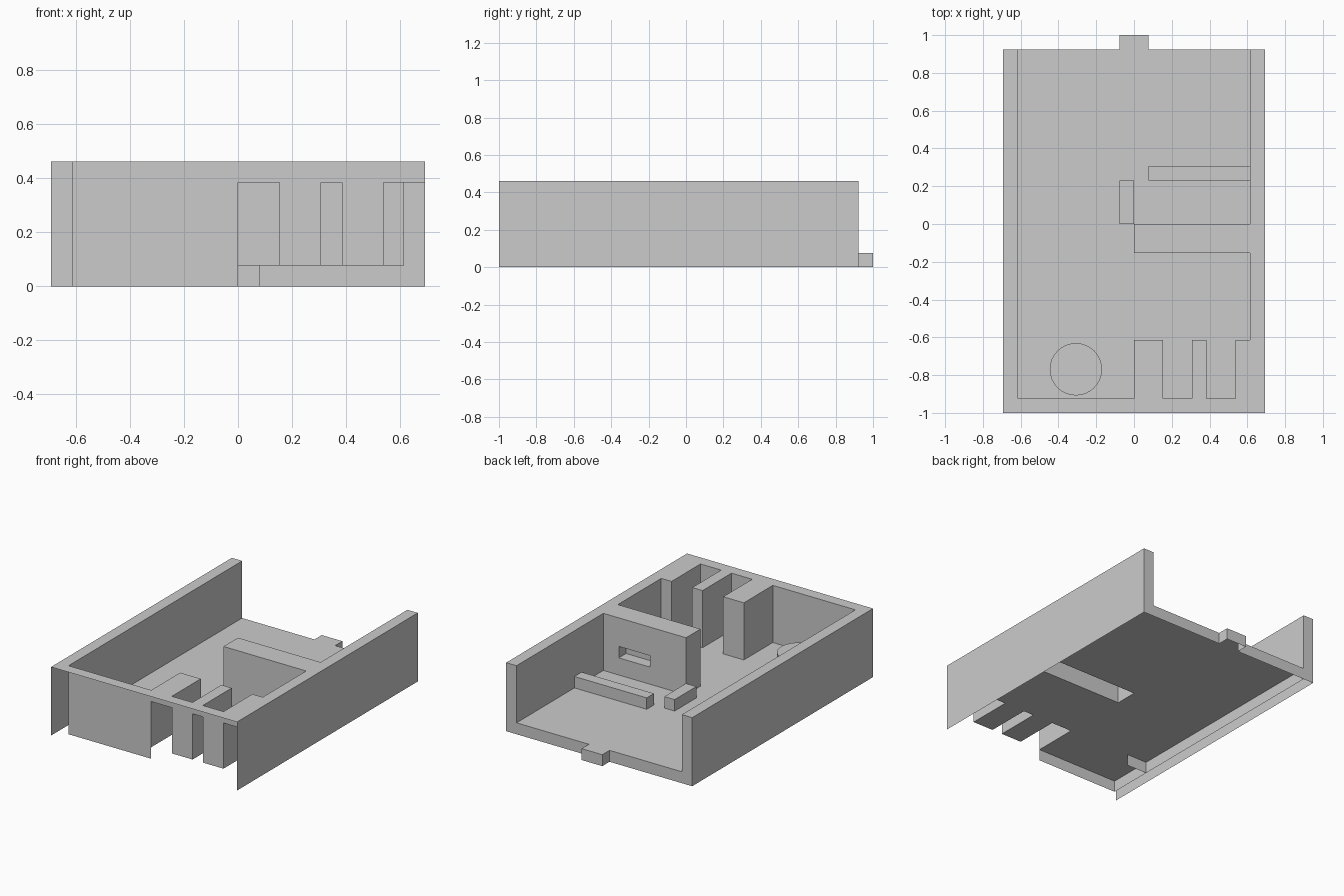
import bpy, bmesh, math
from mathutils import Vector

if "Cube" in bpy.data.objects:
    bpy.data.objects.remove(bpy.data.objects["Cube"])

U = 1 / 13  # modelling unit

grey = bpy.data.materials.new("light grey")
grey.diffuse_color = (0.6, 0.6, 0.6, 1)
grey.use_nodes = True
grey.node_tree.nodes["Principled BSDF"].inputs["Base Color"].default_value = grey.diffuse_color


def face(bm, pts):
    return bm.faces.new([bm.verts.new(Vector(p) * U) for p in pts])


def wall(bm, a, b, z0, z1):
    """Upright sheet from a to b."""
    return face(bm, [(*a, z0), (*b, z0), (*b, z1), (*a, z1)])


def finish(bm, name, recalc=True):
    bmesh.ops.remove_doubles(bm, verts=bm.verts, dist=1e-4)
    if recalc:
        bmesh.ops.recalc_face_normals(bm, faces=bm.faces)
        bm.faces.ensure_lookup_table()
        big = max(bm.faces, key=lambda f: f.calc_area() * abs(f.normal.z))
        if big.normal.z < 0:
            bmesh.ops.reverse_faces(bm, faces=bm.faces)
    me = bpy.data.meshes.new(name)
    bm.to_mesh(me)
    bm.free()
    me.materials.append(grey)
    ob = bpy.data.objects.new(name, me)
    bpy.context.collection.objects.link(ob)
    return ob


def box(name, x0, x1, y0, y1, z0, z1):
    bm = bmesh.new()
    bmesh.ops.create_cube(bm, size=1)
    for v in bm.verts:
        v.co = Vector(((x0, x1)[v.co.x > 0], (y0, y1)[v.co.y > 0], (z0, z1)[v.co.z > 0])) * U
    return finish(bm, name)


# Plan outline of the inside, with hollow ribs and cross wall
inner = [(-8, 12), (-8, -12), (0, -12), (0, -8), (2, -8), (2, -12), (4, -12),
         (4, -8), (5, -8), (5, -12), (7, -12), (7, -8), (8, -8), (8, -2),
         (0, -2), (0, 0), (8, 0), (8, 12)]
outer = [(9, 12), (9, -13), (-9, -13), (-9, 12)]
tab = [(1, 12), (1, 13), (-1, 13), (-1, 12)]

# Tray shell: open at the front and underneath
bm = bmesh.new()
face(bm, [(*p, 6) for p in inner + outer])      # rim
face(bm, [(*p, 1) for p in inner + tab])        # floor
for a, b in zip(inner, inner[1:]):
    if (a, b) != ((0, 0), (8, 0)):
        wall(bm, a, b, 1, 6)

# Cross wall face with a recessed slot
x0, x1, z0, z1, d = 3.5, 6.5, 2.5, 3.5, -1
o = [(0, 0, 1), (8, 0, 1), (8, 0, 6), (0, 0, 6)]
s = [(x0, 0, z0), (x1, 0, z0), (x1, 0, z1), (x0, 0, z1)]
r = [(x, d, z) for x, _, z in s]
for i in range(4):
    j = (i + 1) % 4
    face(bm, [o[i], o[j], s[j], s[i]])
    face(bm, [s[i], s[j], r[j], r[i]])
face(bm, r)

# Outer sides, wall ends, back edge and tab edge
for sx in (-1, 1):
    wall(bm, (9 * sx, -13), (9 * sx, 12), 0, 6)
    wall(bm, (9 * sx, 12), (8 * sx, 12), 1, 6)
    wall(bm, (9 * sx, 12), (8 * sx, 12), 0, 1)
back = [(8, 12)] + tab + [(-8, 12)]
for a, b in zip(back, back[1:]):
    wall(bm, a, b, 0, 1)
finish(bm, "tray_shell")

# Skirt hanging below the floor on the left and front
bm = bmesh.new()
wall(bm, (-8, 12), (-8, -12), 0, 1)
wall(bm, (-8, -12), (0, -12), 0, 1)
wall(bm, (-8, -8), (-6, -8), 0, 1)
finish(bm, "under_skirt", False)

# Lintels above the rib openings
bm = bmesh.new()
for a, b in ((0, 2), (4, 5), (7, 9)):
    wall(bm, (a, -12), (b, -12), 5, 6)
finish(bm, "rib_lintels", False)

# Low bars on the floor
box("long_floor_bar", 1, 8, 3, 4, 1, 2)
box("short_floor_bar", -1, 0, 0, 3, 1, 2)

# Round boss on the floor
bm = bmesh.new()
n = 32
ring = [(-4 + 1.8 * math.cos(2 * math.pi * i / n),
         -10 + 1.8 * math.sin(2 * math.pi * i / n)) for i in range(n)]
face(bm, [(*p, 2) for p in ring])
for i in range(n):
    wall(bm, ring[i], ring[(i + 1) % n], 1, 2)
finish(bm, "round_boss")
